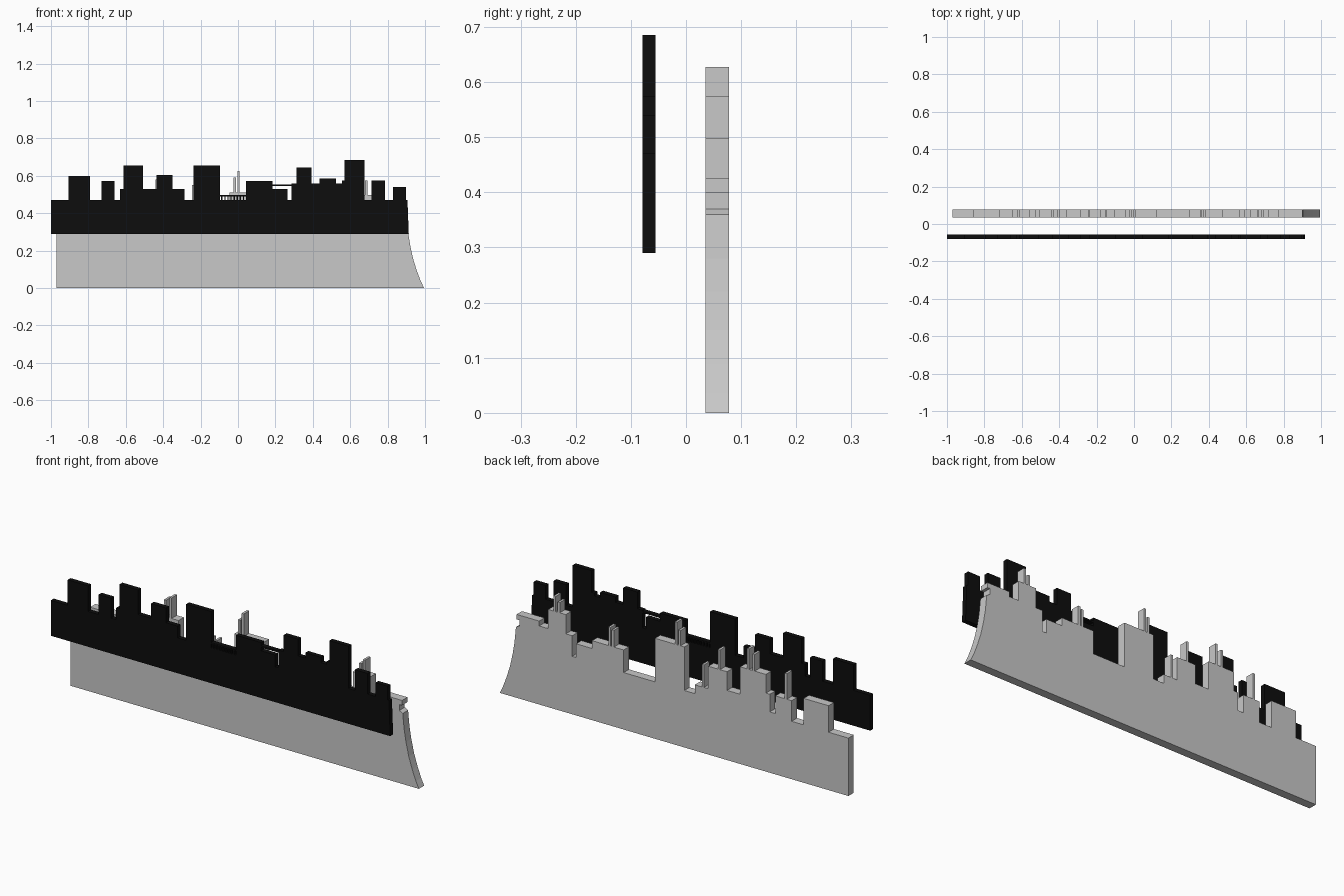
import bpy, bmesh


def material(name, rgb):
    m = bpy.data.materials.new(name)
    m.diffuse_color = (*rgb, 1.0)
    return m


BLACK = material("matte black", (0.004, 0.004, 0.004))
GREY = material("light grey", (0.58, 0.58, 0.58))


def skyline(x0, steps):
    """Turn (end x, height) steps into a stepped outline, left to right."""
    pts, x = [], x0
    for end, z in steps:
        pts += [(x, z), (end, z)]
        x = end
    return pts


def extrude_outline(bm, pts, y0, y1):
    """Extrude an x-z outline from y0 to y1."""
    face = bm.faces.new([bm.verts.new((x, y0, z)) for x, z in pts])
    out = bmesh.ops.extrude_face_region(bm, geom=[face])
    verts = [v for v in out["geom"] if isinstance(v, bmesh.types.BMVert)]
    bmesh.ops.translate(bm, verts=verts, vec=(0, y1 - y0, 0))


def plate(name, outlines, y0, y1, mat):
    bm = bmesh.new()
    for pts in outlines:
        extrude_outline(bm, pts, y0, y1)
    bmesh.ops.recalc_face_normals(bm, faces=bm.faces)
    mesh = bpy.data.meshes.new(name)
    bm.to_mesh(mesh)
    bm.free()
    mesh.materials.append(mat)
    ob = bpy.data.objects.new(name, mesh)
    bpy.context.collection.objects.link(ob)
    return ob


def rect(x0, x1, z0, z1):
    return [(x0, z0), (x1, z0), (x1, z1), (x0, z1)]


FRONT = (-0.079, -0.055)
BACK = (0.035, 0.078)

# Front black skyline
front = skyline(-1.0, [
    (-0.905, 0.47), (-0.79, 0.60), (-0.73, 0.47), (-0.66, 0.572), (-0.632, 0.47),
    (-0.613, 0.53), (-0.508, 0.655), (-0.435, 0.53), (-0.35, 0.605),
    (-0.285, 0.53), (-0.237, 0.47), (-0.097, 0.655), (0.043, 0.47),
    (0.185, 0.572), (0.265, 0.53), (0.285, 0.47), (0.313, 0.56), (0.393, 0.645),
    (0.435, 0.56), (0.523, 0.587), (0.555, 0.56), (0.57, 0.575), (0.677, 0.685),
    (0.714, 0.47), (0.786, 0.575), (0.83, 0.47), (0.898, 0.54), (0.906, 0.47)])
plate("front_skyline", [front + [(0.913, 0.29), (-1.0, 0.29)]], *FRONT, BLACK)

# Roof railing and the thin bridge between two roofs
posts = [rect(x, x + 0.007, 0.465, 0.492)
         for x in [-0.09 + 0.0165 * i for i in range(8)]]
plate("roof_railing", posts + [rect(-0.1, 0.045, 0.49, 0.497)], *FRONT, BLACK)
plate("roof_bridge", [rect(0.184, 0.287, 0.547, 0.555)], *FRONT, BLACK)

# Back grey skyline with the curved right end
back = skyline(-0.97, [
    (-0.858, 0.295), (-0.718, 0.43), (-0.65, 0.295), (-0.558, 0.40),
    (-0.527, 0.31), (-0.505, 0.40), (-0.36, 0.495), (-0.286, 0.355), (-0.18, 0.45),
    (-0.104, 0.335), (-0.045, 0.29), (0.12, 0.512), (0.297, 0.29), (0.475, 0.405),
    (0.565, 0.365), (0.587, 0.295), (0.623, 0.40), (0.722, 0.498), (0.773, 0.40),
    (0.90, 0.425)])
curve = [(0.90, 0.40), (0.885, 0.40), (0.885, 0.37), (0.904, 0.36), (0.912, 0.28),
         (0.922, 0.22), (0.938, 0.15), (0.957, 0.09), (0.978, 0.035), (0.995, 0.0)]
plate("back_skyline", [back + curve + [(-0.97, 0.0)]], *BACK, GREY)

# Roof masts on the back skyline: x, base, top
masts = [(-0.617, 0.39, 0.53), (-0.436, 0.48, 0.58), (-0.405, 0.48, 0.60),
         (-0.24, 0.44, 0.55), (-0.15, 0.32, 0.45), (-0.018, 0.50, 0.59),
         (0.002, 0.50, 0.627), (0.358, 0.39, 0.49), (0.377, 0.39, 0.50),
         (0.663, 0.48, 0.55), (0.686, 0.48, 0.575)]
plate("roof_masts", [rect(x - 0.006, x + 0.006, a, b) for x, a, b in masts], *BACK, GREY)
